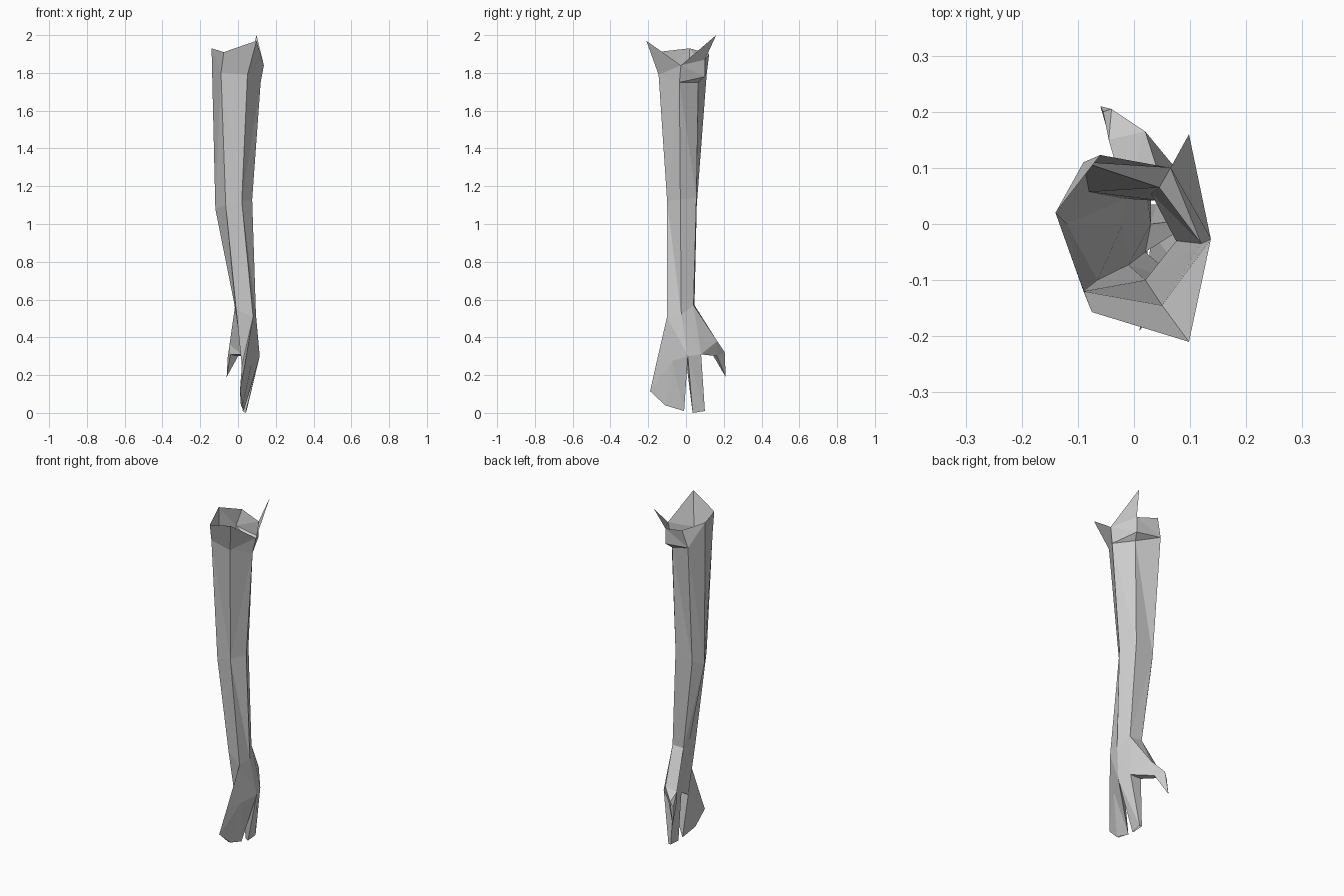
import bpy
import bmesh

cube = bpy.data.objects.get("Cube")
if cube:
    bpy.data.objects.remove(cube, do_unlink=True)

GREY = (0.6, 0.6, 0.6, 1)
skin = bpy.data.materials.new("plain grey")
skin.use_nodes = True
skin.diffuse_color = GREY
skin.node_tree.nodes["Principled BSDF"].inputs["Base Color"].default_value = GREY


def loft(name, rows, closed=True, cap=False):
    """Bridge equal rows of points with flat faces, merging shared points."""
    bm = bmesh.new()
    rings = [[bm.verts.new(p) for p in row] for row in rows]
    count = len(rows[0])
    for low, high in zip(rings, rings[1:]):
        for i in range(count if closed else count - 1):
            j = (i + 1) % count
            bm.faces.new((low[i], low[j], high[j], high[i]))
    if cap:
        bm.faces.new(rings[-1])
    bmesh.ops.remove_doubles(bm, verts=bm.verts, dist=0.001)
    bmesh.ops.triangulate(bm, faces=bm.faces, quad_method='SHORT_EDGE')
    bmesh.ops.dissolve_degenerate(bm, edges=bm.edges, dist=0.001)
    mesh = bpy.data.meshes.new(name)
    bm.to_mesh(mesh)
    bm.free()
    mesh.materials.append(skin)
    obj = bpy.data.objects.new(name, mesh)
    bpy.context.collection.objects.link(obj)
    return obj


# Rings around the arm: inner front, outer front, outer, outer back, inner back, inner
rim = [(-.09, -.12, 1.8), (.05, -.145, 1.79), (.12, -.035, 1.75),
       (.045, .065, 1.75), (-.09, .11, 1.8), (-.14, .02, 1.93)]
elbow = [(-.065, -.1, 1.1), (.02, -.1, 1.12), (.075, -.03, 1.13),
         (.03, .055, 1.14), (-.08, .057, 1.1), (-.12, 0, 1.08)]
wrist = [(-.01, -.073, .55), (.08, -.1, .51), (.095, -.025, .52),
         (.06, .04, .57), (-.015, .045, .57), (-.02, 0, .58)]
knuckles = [(.02, -.05, .25), (.035, -.16, .25), (.115, .01, .3),
            (.09, .08, .31), (.02, .08, .31), (.03, 0, .28)]
a, b, c, d, e, f = rim
loft("arm", [knuckles, wrist, elbow, rim])

# Ragged flaps around the open upper end
side = (.137, -.027, 1.84)
front_tip = (.098, -.21, 1.97)
back_tip = (.098, .16, 2)
fold_low, fold_top = (.065, .1, 1.78), (.065, .1, 1.87)
back_top = (-.06, .123, 1.9)
loft("front_flap", [[f, a, b, c], [f, (-.075, -.157, 1.91), front_tip, side]], False)
loft("back_flap", [[c, d, e], [c, fold_low, e], [side, fold_top, back_top]], False)
loft("back_spike", [[side, fold_top], [back_tip, back_tip]], False)
loft("inner_flap", [[e, f], [back_top, f]], False)

# Hand: joined fingers, a single rear finger and the thumb
palm, edge, outer, rear, inner, gap = knuckles
loft("joined_fingers", [[(.015, -.11, .04), (.01, -.19, .115), (.025, -.11, .04), (.03, -.01, .01)],
                        [palm, edge, (.075, -.075, .275), outer]])
loft("palm_web", [[palm, gap], [outer, outer]], False)
loft("rear_finger", [[(.025, .035, .01), (.04, .035, 0), (.045, .1, .01), (.03, .1, .01)],
                     [gap, outer, rear, inner]])
tip = (-.06, .21, .19)
loft("thumb", [[wrist[3], rear, inner, wrist[4]],
               [(.02, .165, .38), (0, .165, .3), (-.04, .14, .31), (-.045, .15, .36)],
               [(-.04, .205, .32), tip, tip, (-.055, .2, .29)]], cap=True)
